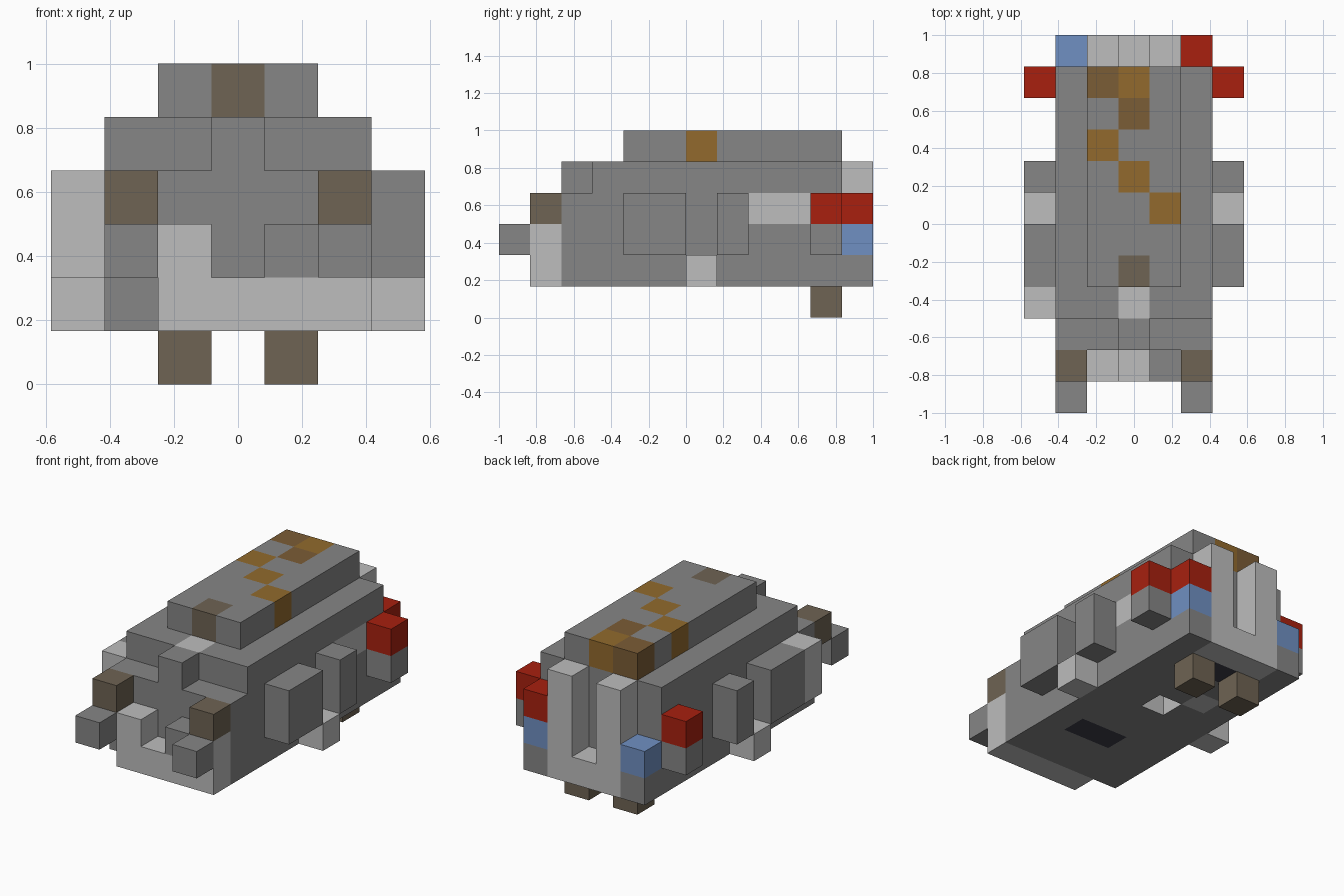
import bpy, bmesh
from mathutils import Vector

if "Cube" in bpy.data.objects:
    bpy.data.objects.remove(bpy.data.objects["Cube"], do_unlink=True)

U = 1 / 6  # size of one block


def linear(c):
    return c / 12.92 if c <= 0.04045 else ((c + 0.055) / 1.055) ** 2.4


def material(name, code):
    rgb = [linear(int(code[i:i + 2], 16) / 255) for i in (0, 2, 4)]
    m = bpy.data.materials.new(name)
    m.use_nodes = True
    m.diffuse_color = (*rgb, 1)
    m.node_tree.nodes["Principled BSDF"].inputs["Base Color"].default_value = (*rgb, 1)
    return m


COLOURS = {
    "grey": "868686", "light grey": "bdbdbd", "taupe": "6e6353",
    "ochre": "926a2d", "dark ochre": "7b5d36", "red": "a8200f",
    "blue": "7090c2", "navy": "3c3c48",
}
MATS = {n: material(n, c) for n, c in COLOURS.items()}


def block(name, colour, x, y, z, paint=None, pit=None):
    """Box between block-unit limits; painted cells colour the faces they own."""
    paint = paint or {}
    names = [colour] + sorted(set(paint.values()))
    bm = bmesh.new()
    bmesh.ops.create_cube(bm, size=1)
    for v in bm.verts:
        v.co = [lim[0] if c < 0 else lim[1] for c, lim in zip(v.co, (x, y, z))]
    if paint or pit:
        # cut along every cell boundary
        for axis, (lo, hi) in enumerate((x, y, z)):
            normal = Vector([float(i == axis) for i in range(3)])
            for k in range(1, int(hi - lo)):
                bmesh.ops.bisect_plane(bm, geom=bm.verts[:] + bm.edges[:] + bm.faces[:],
                                       plane_co=normal * (lo + k), plane_no=normal)
    bm.normal_update()
    for f in bm.faces:
        cell = f.calc_center_median() - f.normal * 0.5
        key = tuple(round(c * 2) / 2 for c in cell)
        f.material_index = names.index(paint.get(key, colour))
    if pit:
        # push the pit cell up into the underside
        target = Vector(pit)
        face = min(bm.faces, key=lambda f: (f.calc_center_median() - target).length)
        res = bmesh.ops.extrude_face_region(bm, geom=[face])
        bmesh.ops.translate(bm, vec=(0, 0, 1),
                            verts=[g for g in res["geom"] if isinstance(g, bmesh.types.BMVert)])
        if face.is_valid:
            bmesh.ops.delete(bm, geom=[face], context="FACES_ONLY")
        for f in bm.faces:
            offset = f.calc_center_median() - target
            if abs(offset.x) < 0.6 and abs(offset.y) < 0.6 and 0.1 < offset.z < 1.1:
                f.material_index = names.index("light grey")
    bmesh.ops.scale(bm, vec=(U, U, U), verts=bm.verts)
    bmesh.ops.recalc_face_normals(bm, faces=bm.faces)
    mesh = bpy.data.meshes.new(name)
    bm.to_mesh(mesh)
    bm.free()
    for n in names:
        mesh.materials.append(MATS[n])
    ob = bpy.data.objects.new(name, mesh)
    bpy.context.collection.objects.link(ob)
    return ob


# Body tiers, with coloured cells on the sides and underside
block("hull", "grey", (-2.5, 2.5), (-4, 5), (1, 4), paint={
    (2, 2.5, 3.5): "light grey", (2, 3.5, 3.5): "light grey",
    (-1, 2.5, 1.5): "light grey", (0, 4.5, 1.5): "navy",
    (0, -1.5, 1.5): "navy", (1, -1.5, 1.5): "navy"}, pit=(0, 1.5, 1))
block("deck", "grey", (-2.5, 2.5), (-3, 5), (4, 5), paint={(0, -2.5, 4.5): "light grey"})
block("roof", "grey", (-1.5, 1.5), (-2, 5), (5, 6), paint={
    (-1, 4.5, 5.5): "dark ochre", (0, 4.5, 5.5): "ochre",
    (0, 3.5, 5.5): "dark ochre", (-1, 2.5, 5.5): "ochre",
    (0, 1.5, 5.5): "ochre", (1, 0.5, 5.5): "ochre", (0, -1.5, 5.5): "taupe"})

# Front details
block("nose_ridge", "grey", (-0.5, 0.5), (-4, -3), (4, 5))
block("bumper", "light grey", (-1.5, 2.5), (-5, -4), (1, 2))
block("bumper_post_right", "light grey", (-1.5, -0.5), (-5, -4), (2, 3))
block("bumper_post_left", "light grey", (1.5, 2.5), (-5, -4), (2, 3))
block("snout_block", "grey", (0.5, 1.5), (-5, -4), (2, 3))

# Paired parts
for side, s in (("left", 1), ("right", -1)):
    def span(a, b):
        return tuple(sorted((s * a, s * b)))
    block("front_lamp_" + side, "taupe", span(1.5, 2.5), (-5, -4), (3, 4))
    block("front_prong_" + side, "grey", span(1.5, 2.5), (-6, -5), (2, 3))
    block("side_pod_" + side, "grey", span(2.5, 3.5), (-2, 0), (2, 4))
    block("side_step_" + side, "light grey", span(2.5, 3.5), (0, 1), (1, 2))
    block("side_post_" + side, "grey", span(2.5, 3.5), (1, 2), (2, 4))
    block("rear_side_base_" + side, "grey", span(2.5, 3.5), (4, 5), (2, 3))
    block("rear_side_light_" + side, "red", span(2.5, 3.5), (4, 5), (3, 4))
    block("rear_foot_" + side, "taupe", span(0.5, 1.5), (4, 5), (0, 1))
    block("rear_column_" + side, "light grey", span(0.5, 1.5), (5, 6), (1, 5))
    block("rear_corner_" + side, "grey", span(1.5, 2.5), (5, 6), (1, 2))
    block("rear_blue_light_" + side, "blue", span(1.5, 2.5), (5, 6), (2, 3))

# Parts found on one side only
block("side_panel_right", "light grey", (-3.5, -2.5), (-3, -2), (2, 4))
block("rear_red_light_left", "red", (1.5, 2.5), (5, 6), (3, 4))
block("rear_sill", "light grey", (-0.5, 0.5), (5, 6), (1, 2))
